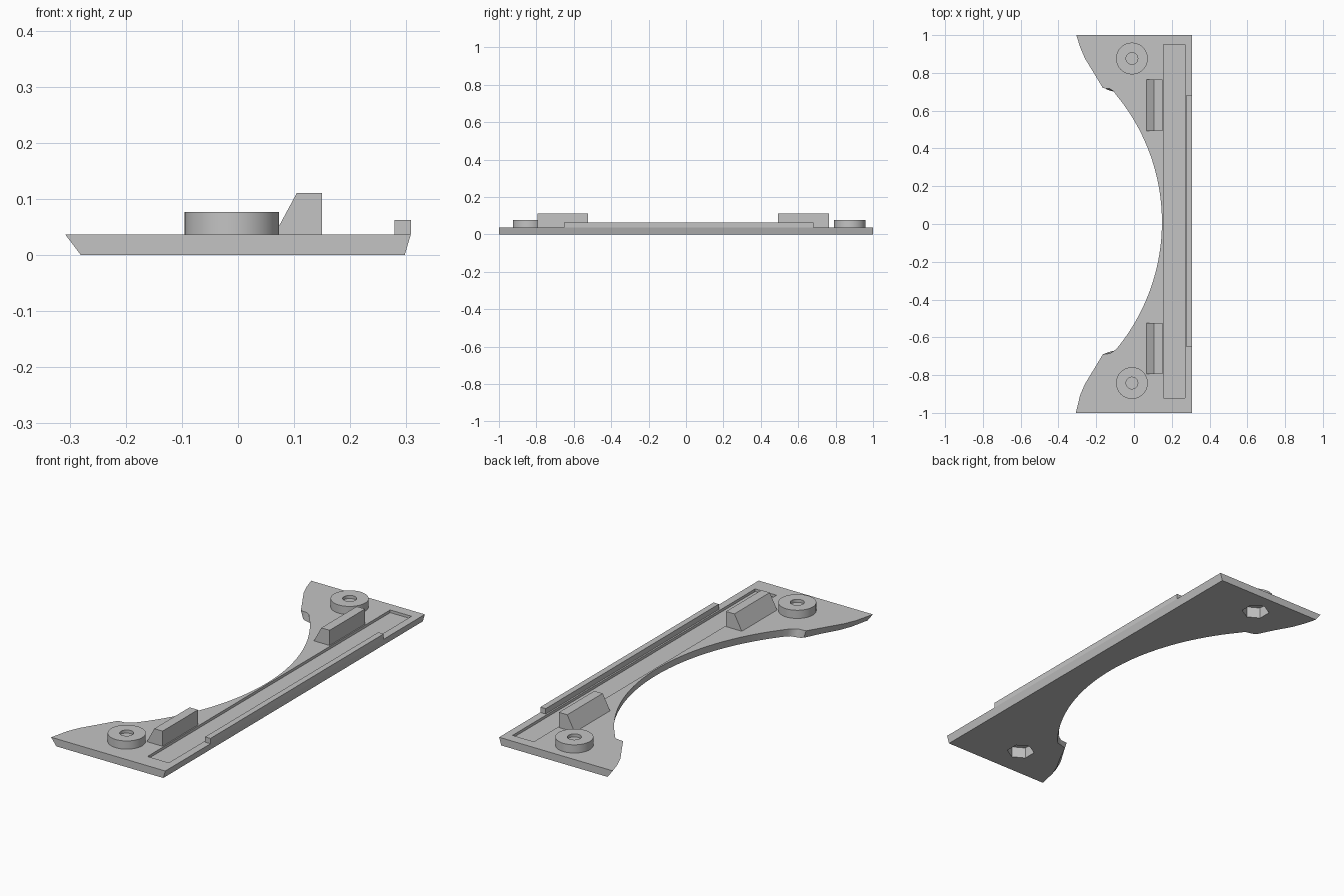
import bpy, bmesh, math
from mathutils import Vector

if "Cube" in bpy.data.objects:
    bpy.data.objects.remove(bpy.data.objects["Cube"])

grey = bpy.data.materials.new("plain grey")
grey.use_nodes = True
COLOUR = (0.55, 0.55, 0.55, 1)
grey.diffuse_color = COLOUR
grey.node_tree.nodes["Principled BSDF"].inputs["Base Color"].default_value = COLOUR

THICK = 0.037
BOSS_X = -0.011


def loft(name, rings):
    """Closed solid skinned through rings with equal point counts."""
    bm = bmesh.new()
    loops = [[bm.verts.new(p) for p in ring] for ring in rings]
    n = len(loops[0])
    for a, b in zip(loops, loops[1:]):
        for i in range(n):
            j = (i + 1) % n
            bm.faces.new((a[i], a[j], b[j], b[i]))
    bm.faces.new(loops[0][::-1])
    bm.faces.new(loops[-1])
    bmesh.ops.recalc_face_normals(bm, faces=bm.faces[:])
    mesh = bpy.data.meshes.new(name)
    bm.to_mesh(mesh)
    bm.free()
    mesh.materials.append(grey)
    obj = bpy.data.objects.new(name, mesh)
    bpy.context.collection.objects.link(obj)
    return obj


def box(name, x0, x1, y0, y1, z0, z1):
    corners = [(x0, y0), (x1, y0), (x1, y1), (x0, y1)]
    return loft(name, [[(x, y, z) for x, y in corners] for z in (z0, z1)])


def circle(x, y, z, r, n=64, turn=0.0):
    return [(x + r * math.cos(turn + math.tau * i / n),
             y + r * math.sin(turn + math.tau * i / n), z) for i in range(n)]


def activate(obj):
    bpy.ops.object.select_all(action="DESELECT")
    obj.select_set(True)
    bpy.context.view_layer.objects.active = obj


def cut(obj, cutter):
    mod = obj.modifiers.new("cut", "BOOLEAN")
    mod.operation = "DIFFERENCE"
    mod.solver = "EXACT"
    mod.object = cutter
    cutter.hide_render = True
    activate(obj)
    bpy.ops.object.modifier_apply(modifier=mod.name)


# Plate outline: one arm from tip to notch, as (x, y, bottom shift x, bottom shift y)
arm = [(-0.305, 0.985, 0.028, 0), (-0.285, 0.92, 0.026, 0), (-0.26, 0.862, 0.024, 0),
       (-0.21, 0.78, 0.02, 0), (-0.165, 0.705, 0.012, 0), (-0.15, 0.703, 0.01, -0.008),
       (-0.128, 0.701, 0.008, -0.012), (-0.108, 0.688, 0.012, -0.004)]
MID = 0.015
back = [(x, y + MID, dx, dy) for x, y, dx, dy in arm]
front = [(x, MID - y, dx, -dy) for x, y, dx, dy in reversed(arm)]
front[-1] = (-0.308, -1.0, 0.028, 0)

# Shallow arc between the two arms
RADIUS, APEX, STEPS = 1.056, 0.148, 48
span = math.asin(0.67 / RADIUS)
arc = []
for i in range(STEPS + 1):
    a = span * (1 - 2 * i / STEPS)
    arc.append((APEX - RADIUS * (1 - math.cos(a)), 0.01 + RADIUS * math.sin(a), 0.008, 0))

outline = back + arc + front + [(0.308, -1, -0.011, 0), (0.308, 1, -0.011, 0)]
plate = loft("base_plate", [
    [(x + dx, y + dy, 0) for x, y, dx, dy in outline],
    [(x, y, THICK) for x, y, dx, dy in outline]])

# Long shallow recess in the top
recess = box("recess_cutter", 0.156, 0.271, -0.92, 0.95, 0.024, 0.06)
cut(plate, recess)
cutters = [recess]

# Round bosses with a blind hole above and a hexagonal pocket below
solids = [plate]
for side, y in (("front", -0.842), ("back", 0.876)):
    boss = loft(side + "_boss", [circle(BOSS_X, y, z, r) for z, r in
                (((0.03, 0.084), (0.077, 0.084), (0.077, 0.031), (0.062, 0.031)))])
    pocket = loft(side + "_pocket_cutter",
                  [circle(BOSS_X, y, z, 0.064, 6, math.pi / 2) for z in (-0.05, 0.054)])
    cut(plate, pocket)
    cut(boss, pocket)
    cutters.append(pocket)
    solids.append(boss)

# Wedge blocks with a sloping inner side
wedge = [(0.065, THICK), (0.15, THICK), (0.15, 0.111), (0.105, 0.111)]
for side, y0, y1 in (("front", -0.795, -0.523), ("back", 0.492, 0.765)):
    loft(side + "_wedge_block", [[(x, y, z) for x, z in wedge] for y in (y0, y1)])

# Raised lip along the straight edge
box("edge_lip", 0.279, 0.308, -0.652, 0.683, THICK, 0.063)

for obj in cutters:
    bpy.data.objects.remove(obj)
for obj in solids:
    activate(obj)
    bpy.ops.object.shade_smooth_by_angle(angle=math.radians(25))
